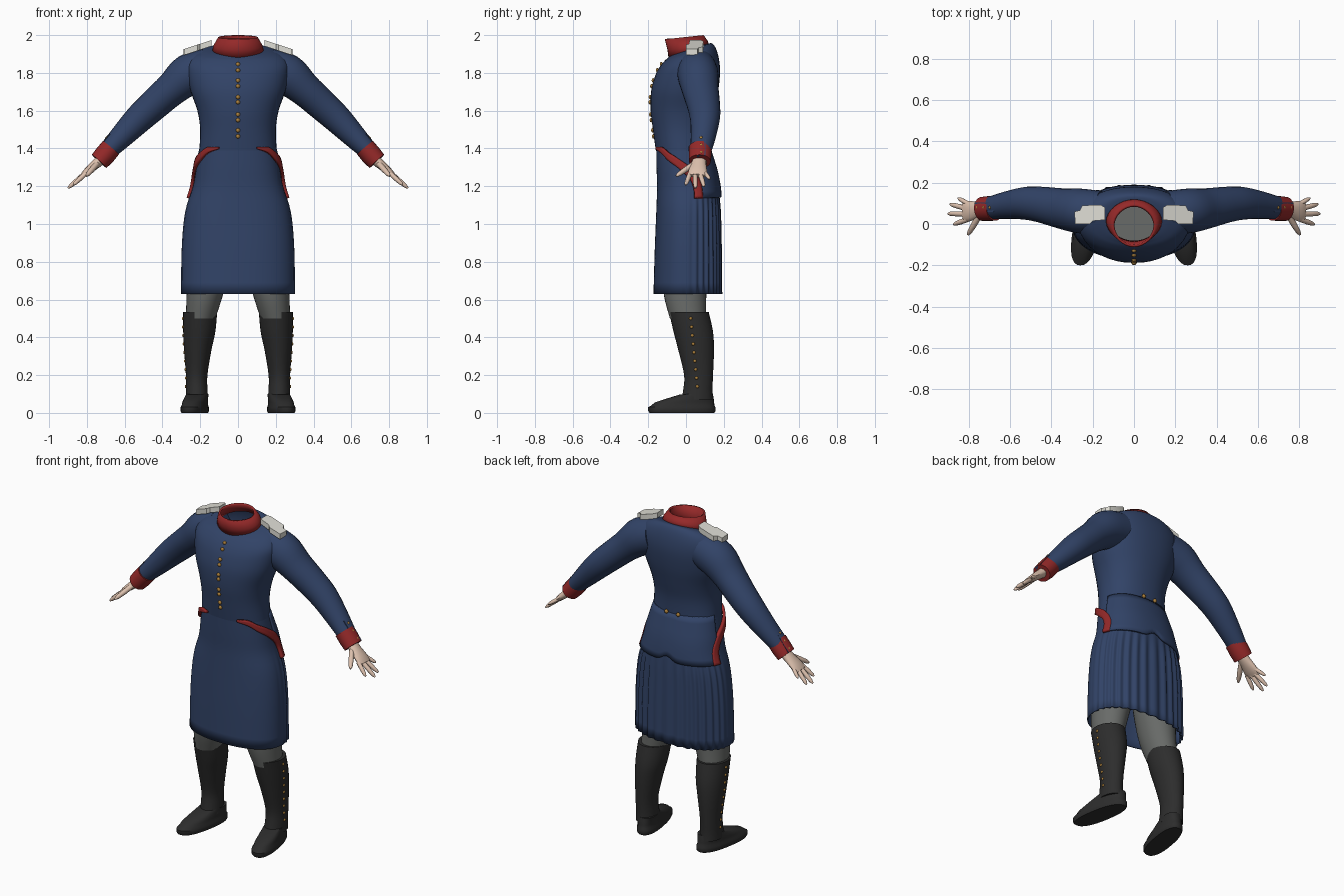
import bpy, bmesh, math
from mathutils import Vector

if "Cube" in bpy.data.objects:
    bpy.data.objects.remove(bpy.data.objects["Cube"])


def mat(name, r, g, b):
    m = bpy.data.materials.new(name)
    m.diffuse_color = (r, g, b, 1)
    m.use_nodes = True
    m.node_tree.nodes["Principled BSDF"].inputs["Base Color"].default_value = m.diffuse_color
    return m


NAVY = mat("navy cloth", .031, .056, .135)
RED = mat("red trim", .30, .022, .022)
SKIN = mat("skin", .72, .53, .42)
GREY = mat("grey trousers", .14, .147, .14)
BLACK = mat("black leather", .026, .026, .026)
GOLD = mat("gold buttons", .42, .22, .045)
WHITE = mat("white shoulder board", .74, .73, .67)


def finish(name, bm, material, mirror=False, solid=0, angle=40):
    bmesh.ops.recalc_face_normals(bm, faces=bm.faces[:])
    me = bpy.data.meshes.new(name)
    bm.to_mesh(me)
    bm.free()
    me.materials.append(material)
    ob = bpy.data.objects.new(name, me)
    bpy.context.collection.objects.link(ob)
    if solid:
        m = ob.modifiers.new("thickness", 'SOLIDIFY')
        m.thickness = solid
        m.offset = -1
    if mirror:
        m = ob.modifiers.new("mirror", 'MIRROR')
        m.use_mirror_merge = False
    bpy.ops.object.select_all(action='DESELECT')
    ob.select_set(True)
    bpy.context.view_layer.objects.active = ob
    bpy.ops.object.shade_smooth_by_angle(angle=math.radians(angle))
    return ob


def loft(bm, rows, closed=True, caps=(False, False)):
    vs = [[bm.verts.new(p) for p in row] for row in rows]
    n = len(vs[0])
    for a, b in zip(vs, vs[1:]):
        for i in range(n if closed else n - 1):
            j = (i + 1) % n
            bm.faces.new((a[i], a[j], b[j], b[i]))
    if caps[0]:
        bm.faces.new(vs[0])
    if caps[1]:
        bm.faces.new(vs[-1])
    return bm


def smooth(rows, k=4):
    """Catmull-Rom resampling of key sections."""
    out = []
    for i in range(len(rows) - 1):
        p = [rows[max(0, min(len(rows) - 1, i + d))] for d in (-1, 0, 1, 2)]
        for s in range(k):
            t = s / k
            out.append(tuple(.5 * (2 * b + (c - a) * t + (2 * a - 5 * b + 4 * c - d) * t * t
                                   + (3 * b - a - 3 * c + d) * t ** 3) for a, b, c, d in zip(*p)))
    return out + [tuple(rows[-1])]


def spow(v, e):
    return math.copysign(abs(v) ** e, v)


def oval(cx, hw, yf, yb, zf, zb, phi, n=2.0):
    """Point on a tilted oval section; phi = 0 faces the front."""
    c, s = spow(math.cos(phi), 2 / n), spow(math.sin(phi), 2 / n)
    y = (yf + yb) / 2 - (yb - yf) / 2 * c
    return Vector((cx + hw * s, y, zf + (zb - zf) * (y - yf) / (yb - yf)))


def ring(sec, seg=32, n=2.0):
    return [oval(*sec, math.tau * i / seg, n) for i in range(seg)]


def interp(rows, z, zi):
    for a, b in zip(rows, rows[1:]):
        if min(a[zi], b[zi]) <= z <= max(a[zi], b[zi]):
            t = (z - a[zi]) / (b[zi] - a[zi])
            return [u + (v - u) * t for u, v in zip(a, b)]
    return rows[0] if abs(z - rows[0][zi]) < abs(z - rows[-1][zi]) else rows[-1]


def tube(bm, rows, seg=24, caps=(True, True)):
    """Limb loft: rows are x, y, z, radius across the limb, radius in y."""
    P = [Vector(r[:3]) for r in rows]
    out = []
    for i, r in enumerate(rows):
        d = (P[min(i + 1, len(P) - 1)] - P[max(i - 1, 0)]).normalized()
        u = Vector((-d.z, 0, d.x)).normalized()
        v = d.cross(u)
        out.append([P[i] + u * r[3] * math.cos(math.tau * k / seg) + v * r[4] * math.sin(math.tau * k / seg)
                    for k in range(seg)])
    return loft(bm, out, caps=caps)


def studs(name, points, normals, r=.011, mirror=False):
    bm = bmesh.new()
    for p, nrm in zip(points, normals):
        nrm = Vector(nrm).normalized()
        M = nrm.to_track_quat('Z', 'Y').to_matrix().to_4x4()
        M.translation = p
        g = bmesh.ops.create_uvsphere(bm, u_segments=8, v_segments=6, radius=r)["verts"]
        for v in g:
            v.co.z *= .7
        bmesh.ops.transform(bm, matrix=M, verts=g)
    finish(name, bm, GOLD, mirror)


# Coat body: centre x, half width, front y, back y, front z, back z
torso = smooth([(0, .205, -.160, .125, 1.39, 1.39), (0, .200, -.175, .130, 1.50, 1.50),
                (0, .215, -.187, .150, 1.60, 1.60), (0, .250, -.185, .170, 1.70, 1.70),
                (0, .268, -.165, .180, 1.78, 1.80), (0, .268, -.140, .175, 1.83, 1.87),
                (0, .235, -.112, .160, 1.865, 1.925), (0, .180, -.095, .140, 1.88, 1.955),
                (0, .125, -.085, .115, 1.89, 1.955)])
finish("coat_body", loft(bmesh.new(), [ring(s, 40, 2.2) for s in torso]), NAVY)

# Standing collar, leaning forward
collar = [(0, .137, -.093, .122, 1.882, 1.945), (0, .130, -.098, .115, 1.92, 1.97),
          (0, .105, -.112, .093, 1.978, 2.0)]
finish("collar", loft(bmesh.new(), [ring(s, 32, 1.9) for s in collar]), RED, solid=.012)

# Skirt with pleats over the sides and back
skirt = smooth([(0, .198, -.158, .122, 1.42, 1.42), (0, .220, -.156, .150, 1.30, 1.30),
                (0, .238, -.153, .170, 1.20, 1.20), (0, .270, -.156, .178, 1.10, 1.10),
                (0, .287, -.160, .181, 1.00, 1.00), (0, .297, -.166, .184, .85, .85),
                (0, .300, -.172, .186, .63, .63)], 3)


def skirt_point(phi, z, off=0.0):
    s = interp(skirt, z, 4)
    return oval(0, s[1] + off, s[2] - off, s[3] + off, z, z, phi, 2.3)


rows = []
for s in skirt:
    row = []
    for i in range(192):
        phi = math.tau * i / 192
        back = max(0, min(1, (-math.cos(phi) + .15) * 2))
        fold = .006 * back * min(1, max(0, (1.22 - s[4]) * 6)) * math.cos(phi * 32)
        row.append(skirt_point(phi, s[4], fold))
    rows.append(row)
finish("pleated_skirt", loft(bmesh.new(), rows), NAVY, solid=.008, angle=60)

# Coat tail over the back of the skirt, with a scalloped hem
rows = []
for k in range(9):
    row = []
    for i in range(49):
        phi = math.radians(99 + 162 * i / 48)
        hem = 1.14 + .03 * math.exp(-((phi - math.pi) / .12) ** 2)
        z = 1.41 + (hem - 1.41) * k / 8
        row.append(skirt_point(phi, z, .004 + .010 * min(1, k / 4)))
    rows.append(row)
finish("coat_tail", loft(bmesh.new(), rows, closed=False), NAVY, solid=.012)

# Red edging sweeping from the waist down the hip: angle, z along each edge
outer = smooth([(25, 1.397), (45, 1.375), (62, 1.335), (80, 1.295), (92, 1.25), (98, 1.20), (99, 1.14)], 4)
inner = smooth([(25, 1.407), (45, 1.407), (62, 1.38), (80, 1.35), (97, 1.30), (110, 1.23), (113, 1.14)], 4)
rows = [[skirt_point(math.radians(a[0] + (b[0] - a[0]) * t / 3),
                     a[1] + (b[1] - a[1]) * t / 3, .018) for t in range(4)] for a, b in zip(outer, inner)]
finish("hip_edging", loft(bmesh.new(), rows, closed=False), RED, mirror=True, solid=.016)

# Sleeves
sleeve = smooth([(.16, .060, 1.825, .105, .100), (.26, .063, 1.79, .110, .108), (.35, .075, 1.715, .090, .098),
                 (.44, .092, 1.635, .083, .088), (.52, .100, 1.562, .077, .080),
                 (.61, .092, 1.47, .064, .067), (.69, .078, 1.388, .050, .056)])
finish("sleeve", tube(bmesh.new(), sleeve), NAVY, mirror=True)

# Cuffs with a buttoned tab
finish("cuff", tube(bmesh.new(), [(.672, .076, 1.405, .055, .060), (.705, .075, 1.365, .056, .060),
                                  (.735, .073, 1.332, .052, .058)]), RED, mirror=True)
d, n = Vector((.62, 0, -.78)), Vector((.78, 0, .62))
mid = Vector((.727, .08, 1.418))
bm = bmesh.new()
loft(bm, [[mid + d * s + Vector((0, w, 0)) + n * h for w, h in ((-.023, -.022), (.023, -.022), (.023, 0), (-.023, 0))]
          for s in (-.075, .07)], caps=(True, True))
finish("cuff_tab", bm, NAVY, mirror=True)
studs("cuff_buttons", [mid + d * s for s in (-.05, 0, .05)], [n] * 3, .009, True)

# Hands: palm, four fingers and thumb
bm = bmesh.new()
tube(bm, smooth([(.715, .072, 1.35, .030, .036), (.755, .068, 1.315, .025, .040),
                 (.800, .062, 1.277, .019, .050), (.825, .060, 1.255, .012, .046)], 3), 16)
for base, tip, r in (((.805, .022, 1.268), (.872, -.002, 1.207), .0125), ((.812, .048, 1.264), (.900, .050, 1.190), .013),
                     ((.810, .075, 1.266), (.890, .096, 1.198), .0125), ((.800, .097, 1.275), (.852, .126, 1.238), .011),
                     ((.745, .045, 1.320), (.803, -.052, 1.254), .015)):
    a, b = Vector(base), Vector(tip)
    tube(bm, [(*a.lerp(b, t), r * f, r * f) for t, f in ((0, 1), (.5, 1), (.85, .8), (1, .35))], 10)
finish("hand", bm, SKIN, mirror=True)

# Shoulder boards
outline = [(.14, .02), (.20, .015), (.215, 0), (.285, 0), (.288, .06), (.262, .066), (.25, .09), (.16, .092), (.14, .08)]
bm = bmesh.new()
loft(bm, [[(x, y, 1.974 - (x - .14) * .33 - h) for x, y in outline] for h in (0, .032)], caps=(True, True))
finish("shoulder_board", bm, WHITE, mirror=True)

# Trousers: pelvis inside the coat and two thighs
pelvis = [(0, .20, -.11, .12, .92, .92), (0, .20, -.12, .13, 1.05, 1.05), (0, .18, -.12, .11, 1.27, 1.27)]
finish("trouser_seat", loft(bmesh.new(), [ring(s) for s in pelvis], caps=(True, True)), GREY)
thigh = smooth([(.198, .078, -.085, .105, .50, .50), (.175, .097, -.118, .108, .63, .63),
                (.150, .115, -.125, .120, .80, .80), (.125, .115, -.125, .125, 1.0, 1.0)])
finish("trouser_leg", loft(bmesh.new(), [ring(s) for s in thigh], caps=(True, True)), GREY, mirror=True)

# Tall boots and shoes
boot = smooth([(.2175, .0600, -.025, .142, .07, .07), (.2185, .0575, -.015, .140, .12, .12),
               (.2190, .0570, -.010, .143, .20, .20), (.2130, .0720, -.040, .148, .33, .33),
               (.2050, .0850, -.066, .143, .43, .43), (.2000, .0900, -.090, .120, .535, .535)])
finish("boot_shaft", loft(bmesh.new(), [ring(s) for s in boot], caps=(True, True)), BLACK, mirror=True)
shoe = [(.222, .062, -.192, .150, 0, 0), (.222, .066, -.200, .156, .01, .01), (.222, .066, -.200, .156, .03, .03),
        (.222, .061, -.186, .150, .038, .042), (.222, .060, -.165, .149, .055, .06),
        (.222, .058, -.105, .146, .075, .08), (.221, .056, -.030, .142, .098, .102)]
rows = [[Vector((p.x - .17 * (p.y - .02), p.y, p.z)) for p in ring(s, 32, 2.4)] for s in shoe]
finish("shoe", loft(bmesh.new(), rows, caps=(True, True)), BLACK, mirror=True)

# Buttons: coat front, back of waist, outer side of boots
zs = [1.846, 1.814, 1.76, 1.73, 1.672, 1.645, 1.58, 1.55, 1.496, 1.464]
studs("front_buttons", [(0, interp(torso, z, 4)[2] - .002, z) for z in zs], [(0, -1, 0)] * 10, .012)
studs("back_buttons", [(.04, .134, 1.415)], [(0, 1, 0)], .013, True)
pts = []
for i in range(9):
    z = .50 - .045 * i
    s = interp(boot, z, 4)
    y = .025 + .035 * i / 8
    c = (y - (s[2] + s[3]) / 2) / ((s[3] - s[2]) / 2)
    pts.append((s[0] + s[1] * math.sqrt(1 - c * c), y, z))
studs("boot_buttons", pts, [(1, 0, 0)] * 9, .009, True)
